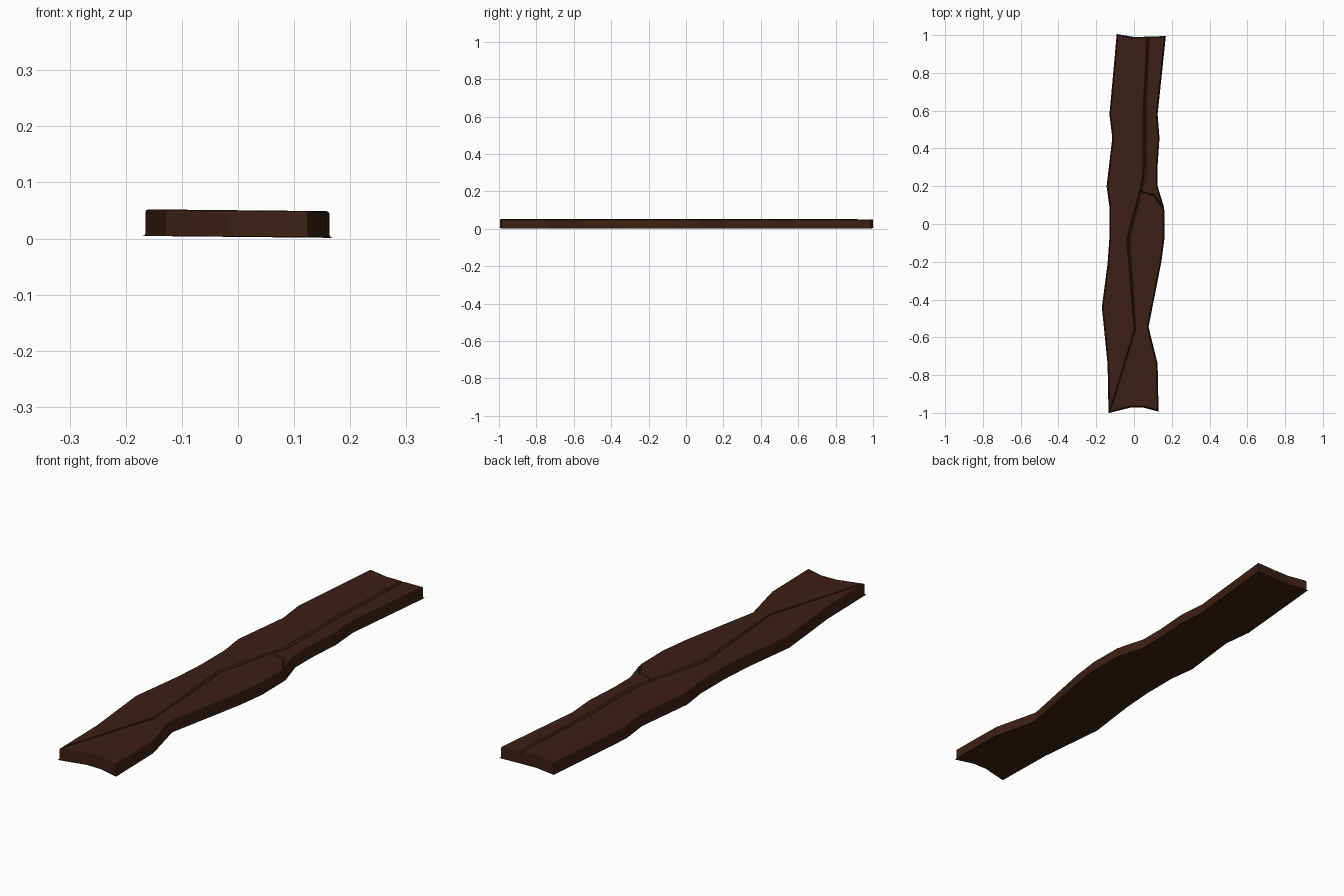
import bpy, bmesh
from mathutils import Vector

if "Cube" in bpy.data.objects:
    bpy.data.objects.remove(bpy.data.objects["Cube"])

wood = bpy.data.materials.new("dark_wood")
wood.diffuse_color = (0.045, 0.014, 0.006, 1)
wood.use_nodes = True
wood.node_tree.nodes["Principled BSDF"].inputs["Base Color"].default_value = wood.diffuse_color


def tilt(x):
    return -0.01 * x


def finish(name, bm):
    bmesh.ops.recalc_face_normals(bm, faces=bm.faces[:])
    me = bpy.data.meshes.new(name)
    bm.to_mesh(me)
    bm.free()
    me.materials.append(wood)
    ob = bpy.data.objects.new(name, me)
    bpy.context.collection.objects.link(ob)
    return ob


# Weathered plank: wavy outline extruded to a slab, rims softly bevelled
outline = [
    (-0.13, -0.995), (-0.02, -0.967), (0.05, -0.967), (0.125, -0.987),
    (0.12, -0.74), (0.072, -0.545), (0.14, -0.20), (0.157, -0.07),
    (0.155, 0.085), (0.12, 0.20), (0.12, 0.31), (0.13, 0.455),
    (0.12, 0.58), (0.163, 0.99), (0.08, 0.987), (0.0, 0.985), (-0.087, 1.0),
    (-0.125, 0.58), (-0.11, 0.455), (-0.14, 0.20), (-0.125, 0.09),
    (-0.125, -0.07), (-0.135, -0.21), (-0.165, -0.44), (-0.135, -0.74)]
bm = bmesh.new()
low = [bm.verts.new((x, y, 0.003 + tilt(x))) for x, y in outline]
high = [bm.verts.new((x, y, 0.0505 + tilt(x))) for x, y in outline]
bm.faces.new(low)
bm.faces.new(high)
n = len(outline)
for i in range(n):
    j = (i + 1) % n
    bm.faces.new((low[i], low[j], high[j], high[i]))
bm.normal_update()
rims = [e for e in bm.edges if len({v in low for v in e.verts}) == 1]
bmesh.ops.bevel(bm, geom=rims, offset=0.005, segments=2, profile=0.5,
                affect='EDGES')
plank = finish("plank", bm)


# Cracks: tapered V-shaped cutters following a path (x, y, half width)
def crack(name, path, depth):
    bm = bmesh.new()
    rings = []
    for i, (x, y, w) in enumerate(path):
        a = Vector(path[max(i - 1, 0)][:2])
        b = Vector(path[min(i + 1, len(path) - 1)][:2])
        d = (b - a).normalized()
        side = Vector((-d.y, d.x)) * w * 1.3
        z = 0.0505 + tilt(x)
        rings.append([bm.verts.new(p) for p in (
            (x + side.x, y + side.y, z + depth * 0.3),
            (x, y, z - depth),
            (x - side.x, y - side.y, z + depth * 0.3))])
    for r, s in zip(rings, rings[1:]):
        for k in range(3):
            m = (k + 1) % 3
            bm.faces.new((r[k], r[m], s[m], s[k]))
    bm.faces.new(rings[0])
    bm.faces.new(rings[-1])
    cutter = finish(name, bm)
    cutter.hide_render = True
    cutter.hide_viewport = True
    mod = plank.modifiers.new(name, 'BOOLEAN')
    mod.operation = 'DIFFERENCE'
    mod.solver = 'EXACT'
    mod.object = cutter


crack("long_crack_cutter", [
    (-0.124, -0.98, 0.003), (0.005, -0.56, 0.004), (-0.03, -0.08, 0.009),
    (0.035, 0.175, 0.006), (0.054, 0.25, 0.009), (0.056, 0.60, 0.008),
    (0.075, 0.995, 0.006)], 0.009)
crack("side_crack_cutter", [
    (0.036, 0.172, 0.004), (0.105, 0.152, 0.006), (0.165, 0.07, 0.005)], 0.008)
